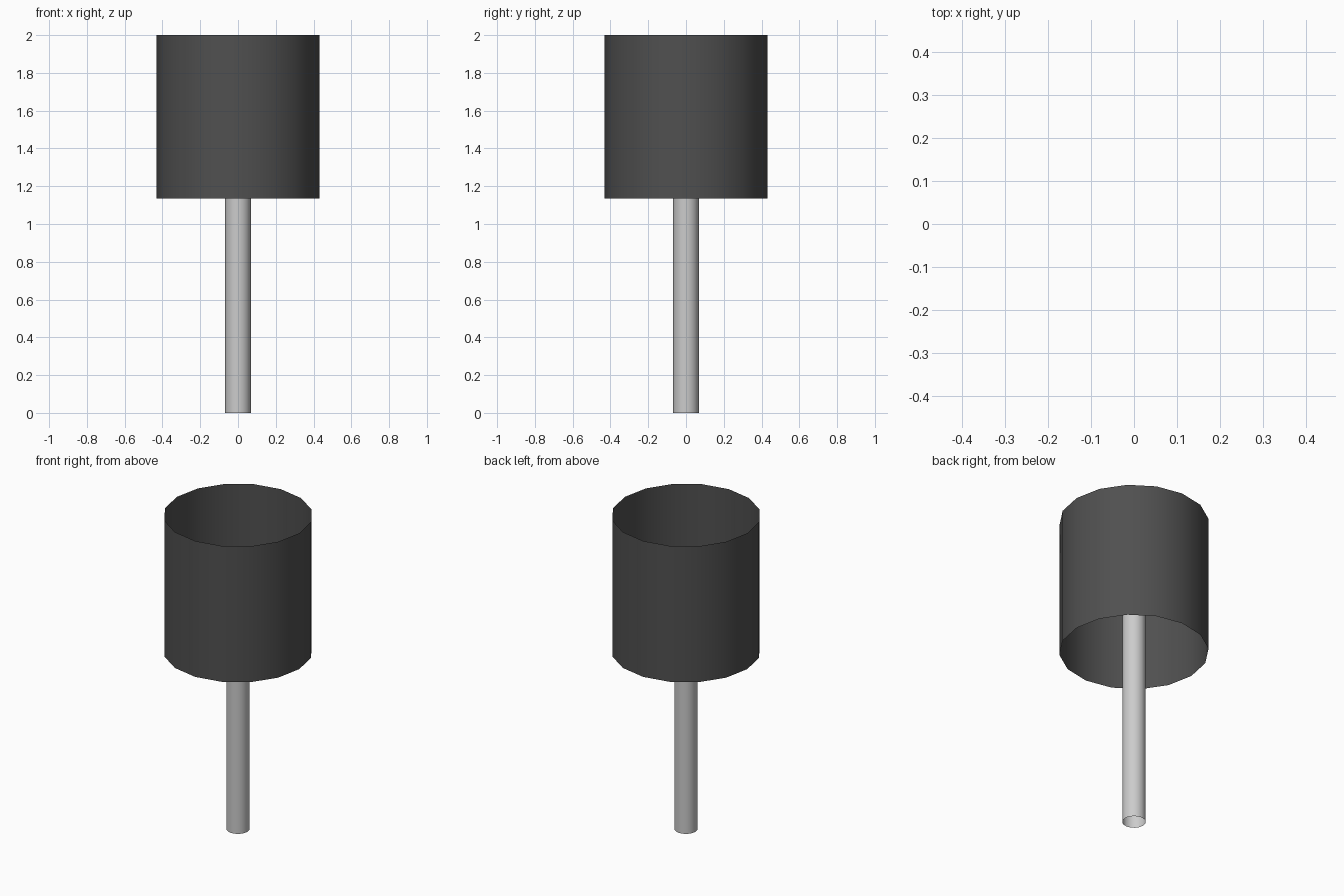
import bpy

if "Cube" in bpy.data.objects:
    bpy.data.objects.remove(bpy.data.objects["Cube"])


def open_tube(name, radius, z0, z1, sides=16):
    """Upright single-wall tube with open ends."""
    bpy.ops.mesh.primitive_cylinder_add(
        vertices=sides, radius=radius, depth=z1 - z0,
        end_fill_type='NOTHING', location=(0, 0, (z0 + z1) / 2))
    obj = bpy.context.object
    obj.name = name
    bpy.ops.object.shade_smooth_by_angle()
    return obj


# Slim pole, rising into the middle of the shade
open_tube("pole", 0.068, 0.0, 1.57)

# Wide drum shade, open at top and bottom
shade = open_tube("shade", 0.432, 1.134, 2.0)
dark = bpy.data.materials.new("dark_grey")
dark.diffuse_color = (0.08, 0.08, 0.08, 1)
dark.use_nodes = True
dark.node_tree.nodes["Principled BSDF"].inputs["Base Color"].default_value = dark.diffuse_color
shade.data.materials.append(dark)
